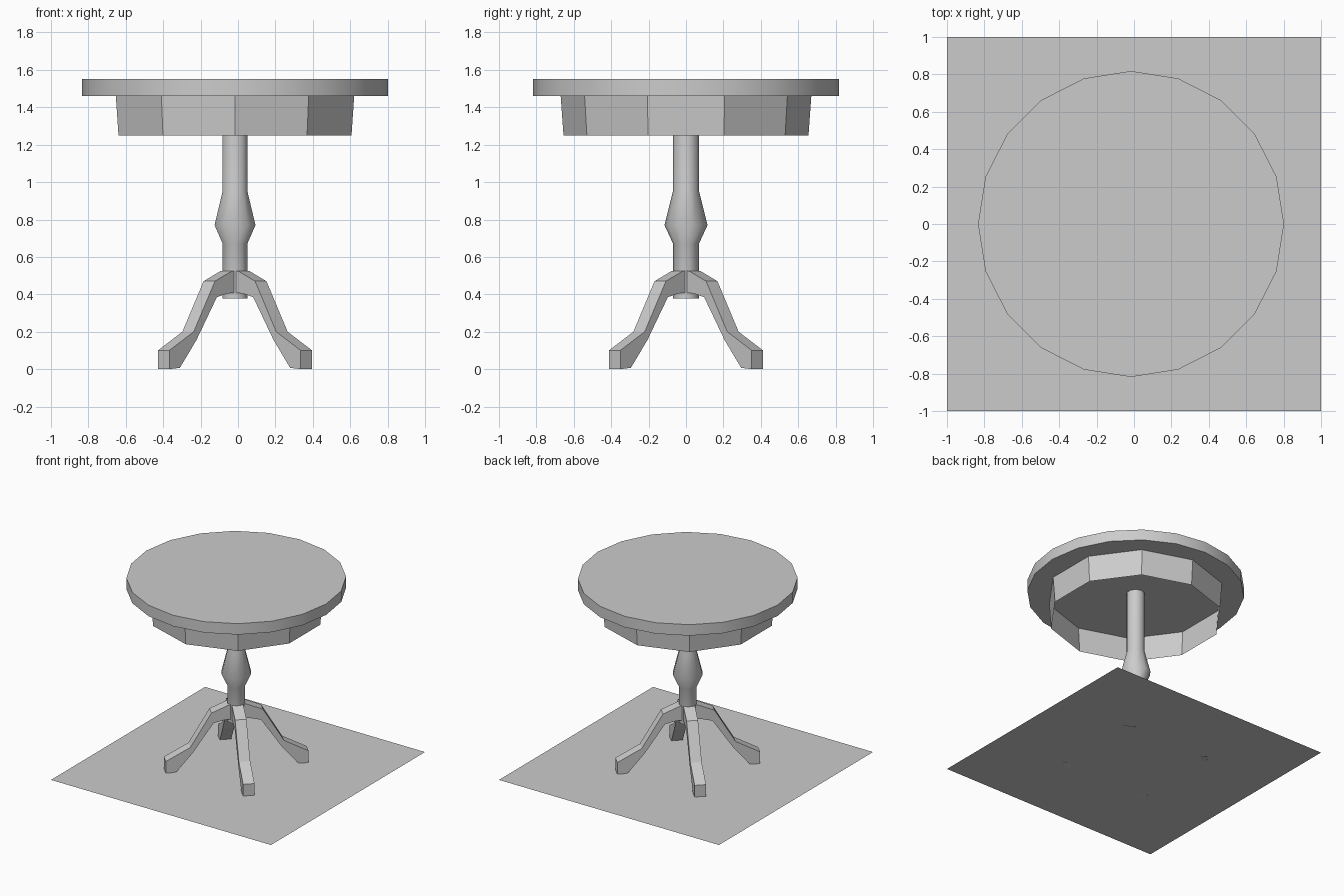
import bpy, bmesh, math
from mathutils import Matrix, Vector

cube = bpy.data.objects.get("Cube")
if cube:
    bpy.data.objects.remove(cube, do_unlink=True)

grey = bpy.data.materials.new("plain grey")
grey.use_nodes = True
colour = (0.6, 0.6, 0.6, 1)
grey.diffuse_color = colour
grey.node_tree.nodes["Principled BSDF"].inputs["Base Color"].default_value = colour

CENTRE = Vector((-0.016, 0, 0))  # axis of the table


def add_object(name, bm, smooth_angle=None):
    mesh = bpy.data.meshes.new(name)
    bm.to_mesh(mesh)
    bm.free()
    mesh.materials.append(grey)
    obj = bpy.data.objects.new(name, mesh)
    bpy.context.collection.objects.link(obj)
    if smooth_angle:
        bpy.ops.object.select_all(action='DESELECT')
        obj.select_set(True)
        bpy.context.view_layer.objects.active = obj
        bpy.ops.object.shade_smooth_by_angle(angle=math.radians(smooth_angle))
    return obj


def turned(name, profile, sides, start=0, caps=True, smooth_angle=None):
    """Stack polygon rings given as (radius, height), from bottom to top."""
    bm = bmesh.new()
    rings = []
    for r, z in profile:
        angles = [math.radians(start) + math.tau * i / sides for i in range(sides)]
        rings.append([bm.verts.new(CENTRE + Vector((r * math.cos(a), r * math.sin(a), z)))
                      for a in angles])
    for low, high in zip(rings, rings[1:]):
        for i in range(sides):
            j = (i + 1) % sides
            bm.faces.new((low[i], low[j], high[j], high[i]))
    if caps:
        bm.faces.new(rings[0][::-1])
        bm.faces.new(rings[-1])
    return add_object(name, bm, smooth_angle)


def leg(name, angle):
    """Square-section leg: top line and bottom line as (distance, height)."""
    top = [(0, 0.53), (0.065, 0.525), (0.195, 0.47), (0.355, 0.2), (0.54, 0.1)]
    bottom = [(0, 0.41), (0.1, 0.405), (0.18, 0.385), (0.335, 0.155), (0.46, 0.007), (0.54, 0)]
    half = 0.043
    bm = bmesh.new()
    outline = top + bottom[::-1]
    sides = [[bm.verts.new((d, s, z)) for d, z in outline] for s in (-half, half)]
    bm.faces.new(sides[0])
    bm.faces.new(sides[1])
    n = len(outline)
    for i in range(n):
        j = (i + 1) % n
        bm.faces.new((sides[0][i], sides[0][j], sides[1][j], sides[1][i]))
    bmesh.ops.recalc_face_normals(bm, faces=bm.faces)
    bm.transform(Matrix.Translation(CENTRE) @ Matrix.Rotation(math.radians(angle), 4, 'Z'))
    return add_object(name, bm)


# Round top and open apron below it
turned("table_top", [(0.818, 1.46), (0.818, 1.55)], 20, smooth_angle=30)
turned("apron", [(0.655, 1.25), (0.67, 1.46)], 10, start=18, caps=False)

# Turned column with a bulge
turned("column", [(0.069, 0.378), (0.069, 0.67), (0.115, 0.77), (0.07, 0.95), (0.07, 1.46)],
       10, start=18, smooth_angle=50)

# Four splayed legs
for k, name in enumerate(("back_left", "back_right", "front_right", "front_left")):
    leg(name + "_leg", 45 + 90 * k)

# Square floor sheet
bm = bmesh.new()
bmesh.ops.create_grid(bm, x_segments=1, y_segments=1, size=1,
                      matrix=Matrix.Translation((0, 0, 0.004)))
add_object("floor", bm)
